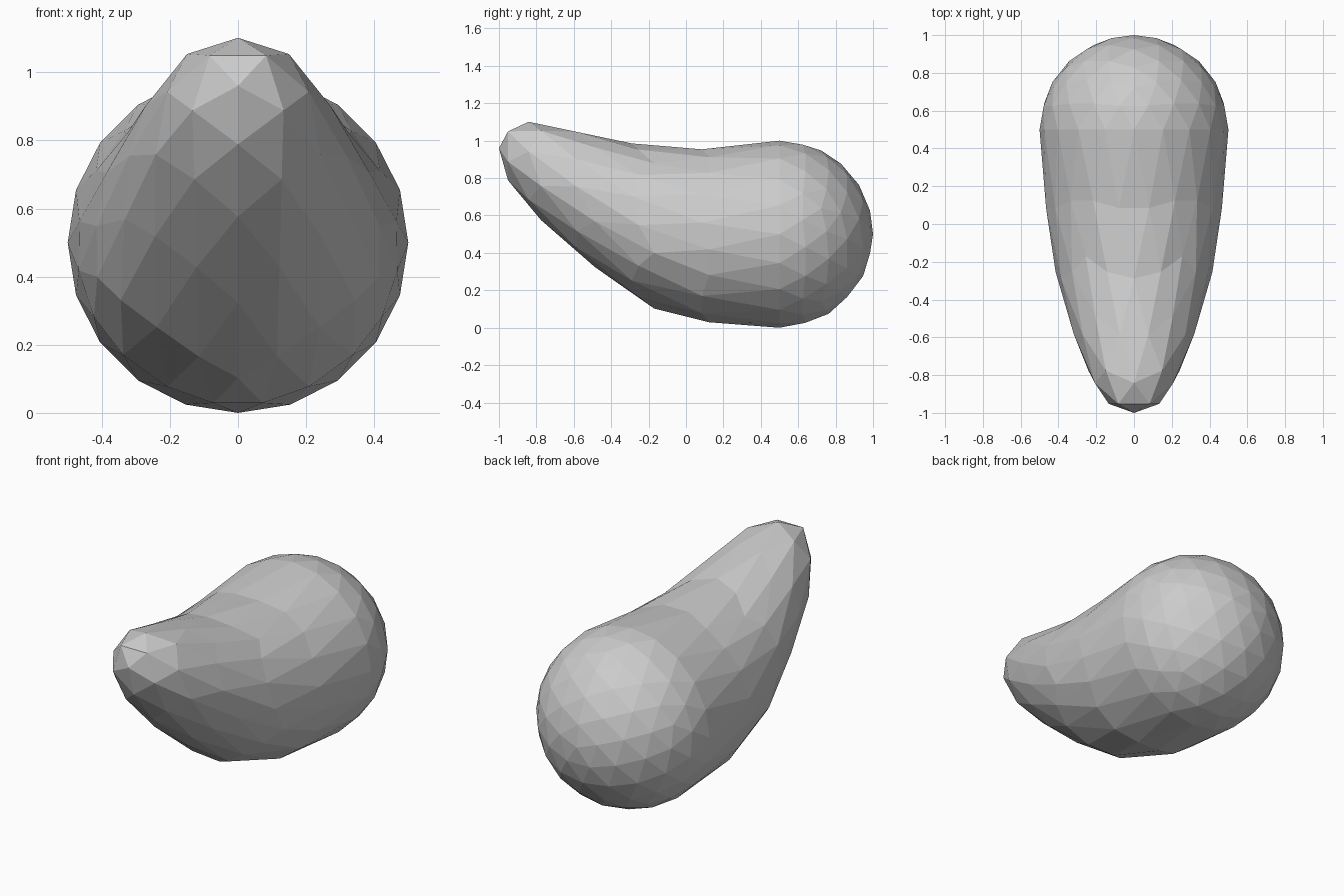
import bpy, bmesh, math
from mathutils import Vector

if "Cube" in bpy.data.objects:
    bpy.data.objects.remove(bpy.data.objects["Cube"])

# Front taper profile: y, top z, bottom z, half width
PROFILE = [
    (-1.00, 0.96, 0.96, 0.0),
    (-0.96, 1.075, 0.80, 0.135),
    (-0.87, 1.095, 0.67, 0.20),
    (-0.80, 1.11, 0.60, 0.245),
    (-0.68, 1.08, 0.48, 0.29),
    (-0.42, 1.015, 0.27, 0.37),
    (-0.20, 0.965, 0.11, 0.43),
    (-0.10, 0.95, 0.085, 0.445),
    (0.08, 0.96, 0.03, 0.47),
    (0.25, 0.975, 0.005, 0.485),
    (0.50, 1.00, 0.00, 0.50),
]


def section(y):
    """Top, bottom and half width of the body at y."""
    if y >= 0.5:
        r = math.sqrt(max(0, 0.25 - (y - 0.5) ** 2))
        return 0.5 + r, 0.5 - r, r
    for a, b in zip(PROFILE, PROFILE[1:]):
        if y <= b[0]:
            t = max(0, (y - a[0]) / (b[0] - a[0]))
            return [p + (q - p) * t for p, q in zip(a[1:], b[1:])]


# Faceted gourd-like body: sphere with its pole at the tip, front half drawn out and lifted
bm = bmesh.new()
bmesh.ops.create_icosphere(bm, subdivisions=3, radius=1)
for v in bm.verts:
    d = Vector((v.co.y, v.co.z, v.co.x)).normalized()
    y = 0.5 + d.y * (0.5 if d.y > 0 else 1.5)
    top, bottom, width = section(y)
    r = math.hypot(d.x, d.z) or 1
    v.co = (width * d.x / r, y, (top + bottom) / 2 + (top - bottom) / 2 * d.z / r)

# Rest on the ground
low = min(v.co.z for v in bm.verts)
bmesh.ops.translate(bm, verts=bm.verts, vec=(0, 0, -low))
bmesh.ops.recalc_face_normals(bm, faces=bm.faces)

mesh = bpy.data.meshes.new("body")
bm.to_mesh(mesh)
bm.free()
body = bpy.data.objects.new("body", mesh)
bpy.context.collection.objects.link(body)
